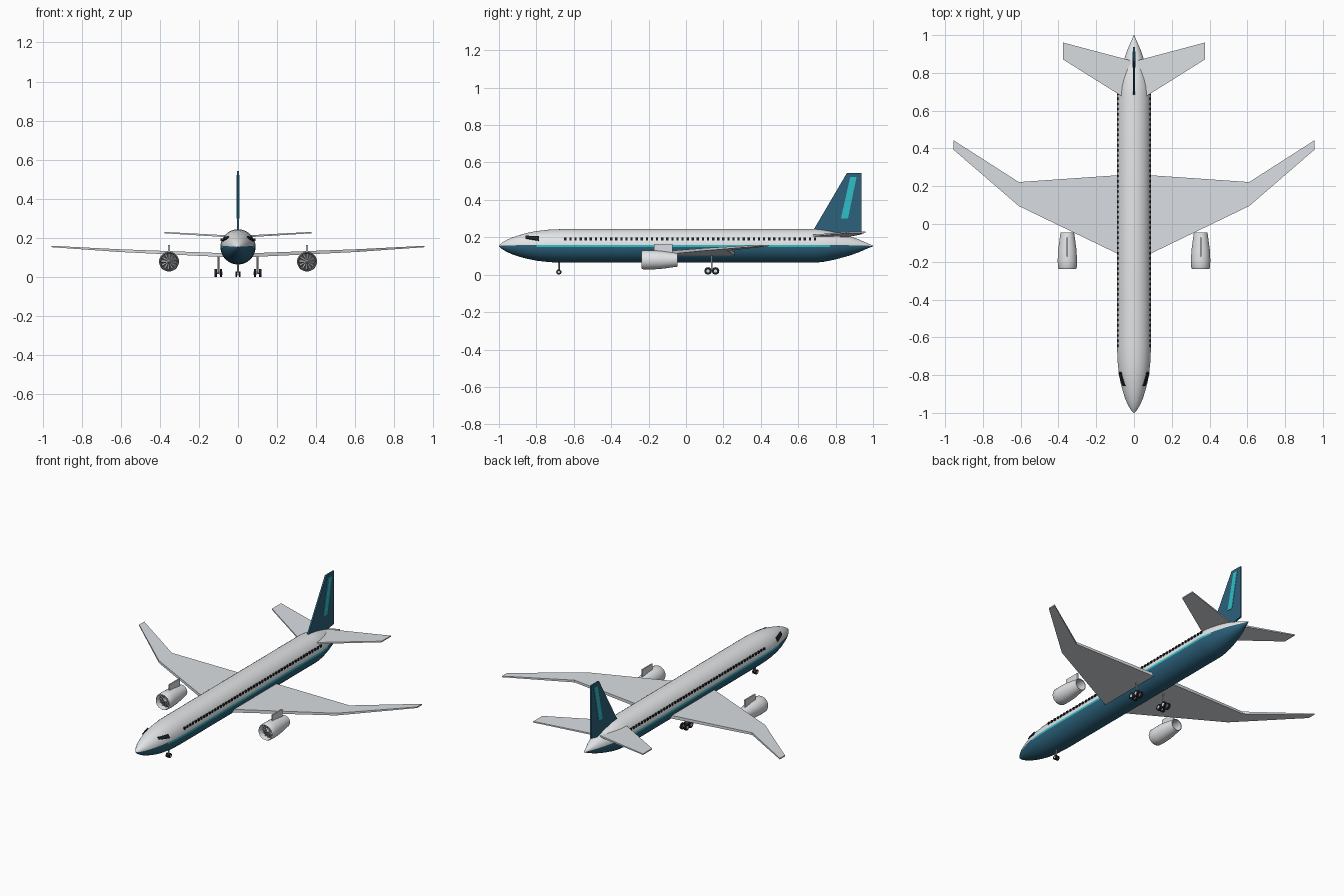
import bpy, bmesh, math
from mathutils import Matrix

if "Cube" in bpy.data.objects:
    bpy.data.objects.remove(bpy.data.objects["Cube"])

def mat(name, r, g, b):
    m = bpy.data.materials.new(name)
    m.diffuse_color = (r, g, b, 1)
    m.use_nodes = True
    m.node_tree.nodes["Principled BSDF"].inputs["Base Color"].default_value = m.diffuse_color
    return m

WHITE = mat("white paint", 0.80, 0.82, 0.84)
NAVY = mat("deep blue paint", 0.025, 0.12, 0.20)
TEAL = mat("teal stripe", 0.03, 0.52, 0.58)
WING = mat("wing grey", 0.70, 0.73, 0.76)
METAL = mat("metal grey", 0.45, 0.47, 0.50)
DARK = mat("dark grey", 0.06, 0.065, 0.07)
BLACK = mat("window black", 0.012, 0.015, 0.02)

def make(name, bm, mats, smooth=False):
    bmesh.ops.recalc_face_normals(bm, faces=bm.faces)
    me = bpy.data.meshes.new(name)
    bm.to_mesh(me)
    bm.free()
    for m in mats:
        me.materials.append(m)
    ob = bpy.data.objects.new(name, me)
    bpy.context.collection.objects.link(ob)
    if smooth:
        bpy.ops.object.select_all(action='DESELECT')
        ob.select_set(True)
        bpy.context.view_layer.objects.active = ob
        bpy.ops.object.shade_smooth_by_angle(angle=math.radians(35))
    return ob

def loft(bm, rings, caps=True, closed=False):
    rs = [[bm.verts.new(p) for p in ring] for ring in rings]
    n = len(rs[0])
    for a, b in zip(rs, rs[1:] + (rs[:1] if closed else [])):
        for i in range(n):
            bm.faces.new((a[i], a[(i + 1) % n], b[(i + 1) % n], b[i]))
    if caps and not closed:
        bm.faces.new(rs[0])
        bm.faces.new(rs[-1])

def ring(y, r, cx, cz, angles):
    return [(cx + r * math.cos(a), y, cz + r * math.sin(a)) for a in angles]

def even(n):
    return [2 * math.pi * i / n for i in range(n)]

def box(bm, c, s, rot=None):
    m = Matrix.Translation(c) @ (rot or Matrix()) @ Matrix.Diagonal((*s, 1))
    bmesh.ops.create_cube(bm, size=1, matrix=m)

def cyl(bm, c, r, d, axis='X', seg=20):
    rot = {'X': Matrix.Rotation(math.pi / 2, 4, 'Y'), 'Z': Matrix()}[axis]
    bmesh.ops.create_cone(bm, cap_ends=True, segments=seg, radius1=r, radius2=r,
                          depth=d, matrix=Matrix.Translation(c) @ rot)

# Fuselage: lathed body, painted by height
CZ = 0.154
BODY = [(-1, .003), (-.985, .016), (-.96, .031), (-.93, .045), (-.89, .058), (-.85, .069),
        (-.8, .079), (-.73, .087), (-.65, .09), (.69, .09), (.73, .086), (.77, .079),
        (.82, .067), (.87, .053), (.92, .036), (.97, .014), (1, .002)]

def body_r(y):
    for (y0, r0), (y1, r1) in zip(BODY, BODY[1:]):
        if y0 <= y <= y1:
            return r0 + (r1 - r0) * (y - y0) / (y1 - y0)

B = 0.065
angles = sorted([a for i, a in enumerate(even(40)) if i % 20]
                + [B, math.pi - B, math.pi + B, 2 * math.pi - B])
bm = bmesh.new()
loft(bm, [ring(y, r, 0, CZ, angles) for y, r in BODY])
for f in bm.faces:
    c = f.calc_center_median()
    d = c.z - CZ
    if abs(d) < 0.0005:
        f.material_index = 2 if -.8 < c.y < .77 else 1
    else:
        f.material_index = 0 if d > 0 else 1
make("fuselage", bm, [WHITE, NAVY, TEAL], True)

# Cabin windows: rows of thin plates
bm = bmesh.new()
for s in (-1, 1):
    for i in range(50):
        box(bm, (s * .0855, -.645 + i * 1.335 / 49, .191), (.008, .012, .014))
make("cabin_windows", bm, [BLACK])

# Cockpit windows: patches that follow the nose
bm = bmesh.new()
for s in (-1, 1):
    grid = []
    for i in range(7):
        u = i / 6
        y = -.857 + .072 * u
        lo, hi = .038 - .012 * u, .050 - .002 * u
        row = []
        for j in range(4):
            dz = lo + (hi - lo) * j / 3
            a = math.asin(dz / body_r(y))
            r = body_r(y) + .004
            row.append(bm.verts.new((s * r * math.cos(a), y, CZ + r * math.sin(a))))
        grid.append(row)
    for a, b in zip(grid, grid[1:]):
        for j in range(3):
            q = (a[j], a[j + 1], b[j + 1], b[j])
            bm.faces.new(q if s < 0 else q[::-1])
ob = make("cockpit_windows", bm, [BLACK])
sol = ob.modifiers.new("thickness", 'SOLIDIFY')
sol.thickness = .006
sol.offset = 0

# Wings and tailplane: slabs lofted through (x, front y, back y, z, thickness)
def slab(name, sections):
    for s, side in ((-1, "left"), (1, "right")):
        bm = bmesh.new()
        loft(bm, [[(s * x, y0, z - t / 2), (s * x, y1, z - t / 2),
                   (s * x, y1, z + t / 2), (s * x, y0, z + t / 2)]
                  for x, y0, y1, z, t in sections])
        make(f"{side}_{name}", bm, [WING])

slab("wing", [(.03, -.185, .262, .110, .020), (.61, .095, .222, .135, .014),
              (.955, .393, .443, .156, .007)])
slab("tailplane", [(.015, .645, .865, .206, .010), (.377, .872, .961, .227, .007)])

# Tail fin with stripe plates
def prism(name, pts, x, t, m):
    bm = bmesh.new()
    loft(bm, [[(x + s * t / 2, y, z) for y, z in pts] for s in (-1, 1)])
    make(name, bm, [m])

prism("tail_fin", [(.665, .21), (.685, .245), (.86, .543), (.937, .543), (.937, .215), (.8, .19)],
      0, .010, NAVY)
for s in (-1, 1):
    prism("fin_stripe", [(.828, .30), (.866, .30), (.912, .522), (.878, .522)],
          s * .006, .003, TEAL)

# Engines: open nacelle, fan and pylon
NAC = [(-.237, .046), (-.230, .050), (-.19, .051), (-.14, .049), (-.045, .036),
       (-.045, .032), (-.12, .038), (-.2, .043), (-.230, .043)]
EZ = .079
for s, side in ((-1, "left"), (1, "right")):
    ex = s * .353
    bm = bmesh.new()
    loft(bm, [ring(y, r, ex, EZ, even(28)) for y, r in NAC], closed=True)
    make(f"{side}_nacelle", bm, [WHITE], True)
    bm = bmesh.new()
    loft(bm, [ring(y, .0425, ex, EZ, even(28)) for y in (-.2, -.19)])
    make(f"{side}_fan_disc", bm, [DARK])
    bm = bmesh.new()
    for a in even(12):
        rot = Matrix.Rotation(a, 4, 'Y')
        off = rot @ Matrix.Translation((0, 0, .026)) @ Matrix.Rotation(.5, 4, 'Z')
        bmesh.ops.create_cube(bm, size=1, matrix=Matrix.Translation((ex, -.206, EZ)) @ off
                              @ Matrix.Diagonal((.006, .006, .030, 1)))
    loft(bm, [ring(y, r, ex, EZ, even(16)) for y, r in
              ((-.228, .002), (-.22, .008), (-.2, .013))])
    make(f"{side}_fan_blades", bm, [METAL])
    bm = bmesh.new()
    box(bm, (ex, -.122, .141), (.008, .1, .046))
    make(f"{side}_pylon", bm, [WING])

# Landing gear
def gear(name, x, y, top, r, dx, width, dys):
    bm = bmesh.new()
    cyl(bm, (x, y, (r + top) / 2), .005, top - r, 'Z', 12)
    for dy in dys:
        cyl(bm, (x, y + dy, r), .004, 2 * dx, 'X', 10)
    if len(dys) > 1:
        box(bm, (x, y, r), (.007, .04, .007))
    make(f"{name}_strut", bm, [METAL], True)
    tyres, hubs = bmesh.new(), bmesh.new()
    for dy in dys:
        for s in (-1, 1):
            c = (x + s * dx, y + dy, r)
            cyl(tyres, c, r, width)
            cyl(hubs, c, r * .45, width + .003, 'X', 14)
    make(f"{name}_tyres", tyres, [BLACK], True)
    make(f"{name}_hubs", hubs, [WING], True)

gear("nose_gear", 0, -.68, .075, .014, .008, .008, (0,))
gear("left_main_gear", -.1, .138, .112, .02, .0135, .011, (-.02, .02))
gear("right_main_gear", .1, .138, .112, .02, .0135, .011, (-.02, .02))
